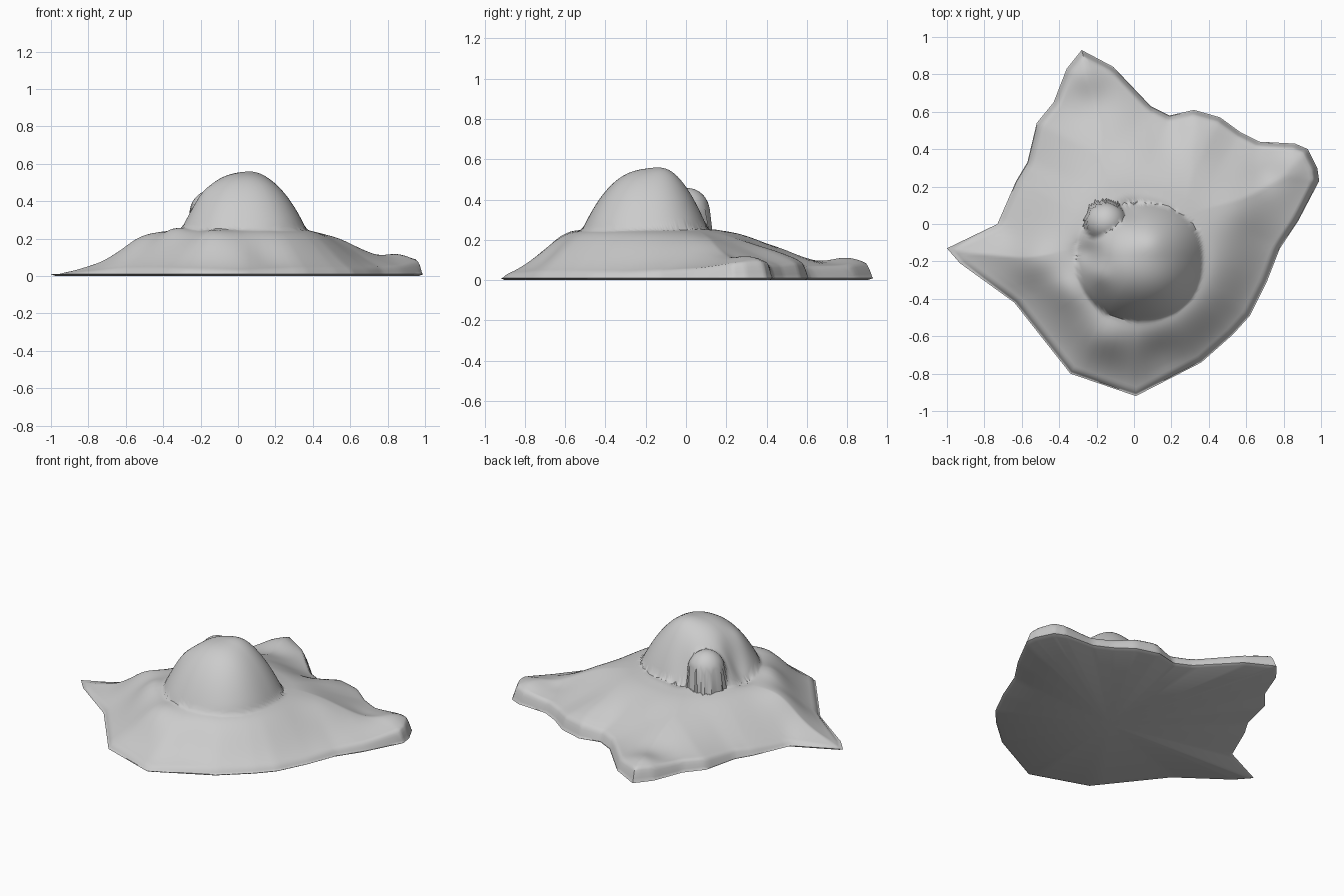
import bpy, bmesh, math
from mathutils import Vector
from mathutils.geometry import intersect_point_line

if "Cube" in bpy.data.objects:
    bpy.data.objects.remove(bpy.data.objects["Cube"])

# Footprint corners: x, y, lip height of the edge wall
RIM = [(-1, -.13, .005), (-.93, -.21, .01), (-.64, -.42, .03), (-.34, -.80, .03),
       (.01, -.92, .02), (.36, -.74, .03), (.53, -.59, .03), (.62, -.49, .03),
       (.71, -.31, .03), (.78, -.13, .04), (.88, .02, .05), (.99, .23, .08),
       (.98, .30, .085), (.93, .40, .09), (.86, .43, .085), (.67, .44, .07),
       (.57, .49, .07), (.46, .57, .08), (.32, .61, .08), (.19, .58, .06),
       (.09, .63, .06), (-.11, .84, .07), (-.28, .93, .085), (-.36, .83, .08),
       (-.43, .65, .07), (-.52, .54, .065), (-.57, .33, .05), (-.63, .23, .04),
       (-.73, 0, .025)]
# Knolls and gullies: x, y, radius, height
BUMPS = [(-.15, -.62, .10, .03), (.14, -.68, .09, -.02), (-.53, -.20, .13, .045),
         (-.36, -.36, .09, .03), (-.25, .80, .10, .02), (-.22, .64, .12, -.02),
         (.33, .47, .13, .02), (.55, .06, .13, .02), (.70, .26, .08, -.015),
         (.86, .32, .08, .015), (-.25, -.15, .06, -.05), (-.19, -.28, .06, .02),
         (.09, -.08, .10, .02), (-.02, .07, .05, -.02), (-.02, .38, .15, .01)]
CENTRE = Vector((.03, -.18))
SUB = 6
STEPS = [i / 60 for i in range(1, 59)] + [.975, .983, .99, .995, 1]
CORNERS = [Vector(c) for c in RIM]
EDGES = list(zip(CORNERS, CORNERS[1:] + CORNERS[:1]))


def smooth(t):
    t = max(0, min(1, t))
    return t * t * (3 - 2 * t)


def rim_info(p):
    """Distance to the footprint edge and a blended lip height."""
    best, total, lip = 9, 0, 0
    for a, b in EDGES:
        t = intersect_point_line(p, a.xy, b.xy)[1]
        q = a.lerp(b, max(0, min(1, t)))
        d = (p - q.xy).length
        best = min(best, d)
        w = (d + .01) ** -3
        total += w
        lip += w * q.z
    return best, lip / total


def height(p):
    d = p - CENTRE
    r = d.length
    gap, lip = rim_info(p)
    # Skirt sloping from the foot of the dome to the lip
    u = gap / (gap + max(0, r - .33))
    u = .5 * u + .5 * smooth(u * 1.15)
    z = lip * math.sin(min(1, gap / .035) * math.pi / 2) + (.25 - lip) * u
    # Dome, blunter towards the back
    back = .29 if d.y > 0 else .335
    s = (abs(d.x / .335) ** 2.3 + abs(d.y / back) ** 2.3) ** (1 / 2.3)
    if s < 1:
        z += .30 * (1 - s ** 2.4)
    for x, y, w, h in BUMPS:
        q = (p.x - x) ** 2 + (p.y - y) ** 2
        z += h * math.exp(-q / (w * w)) * smooth(gap / .08)
    # Round knob on the back left of the dome
    q = (p.x + .15) ** 2 + (p.y - .01) ** 2
    if q < .0121:
        z = max(z, .33 + 1.15 * math.sqrt(.0121 - q))
    return max(.01, z)


# Subdivided rim
rim = [a.lerp(b, k / SUB).xy for a, b in EDGES for k in range(SUB)]

# Terrain rings from the summit outward, then a slightly inset flat underside
bm = bmesh.new()
top = bm.verts.new((*CENTRE, height(CENTRE)))
rings = []
for t in STEPS:
    pts = [CENTRE.lerp(e, t) for e in rim]
    rings.append([bm.verts.new((*p, .01 if t == 1 else height(p))) for p in pts])
rings.append([bm.verts.new((*CENTRE.lerp(e, .975), 0)) for e in rim])
base = bm.verts.new((*CENTRE, 0))
n = len(rim)
for j in range(n):
    k = (j + 1) % n
    bm.faces.new((top, rings[0][j], rings[0][k]))
    bm.faces.new((base, rings[-1][k], rings[-1][j]))
    for inner, outer in zip(rings, rings[1:]):
        bm.faces.new((inner[j], outer[j], outer[k], inner[k]))
bmesh.ops.recalc_face_normals(bm, faces=bm.faces)

mesh = bpy.data.meshes.new("rocky_mound")
bm.to_mesh(mesh)
bm.free()
mound = bpy.data.objects.new("rocky_mound", mesh)
bpy.context.collection.objects.link(mound)
bpy.context.view_layer.objects.active = mound
mound.select_set(True)
bpy.ops.object.shade_smooth_by_angle(angle=math.radians(45))
